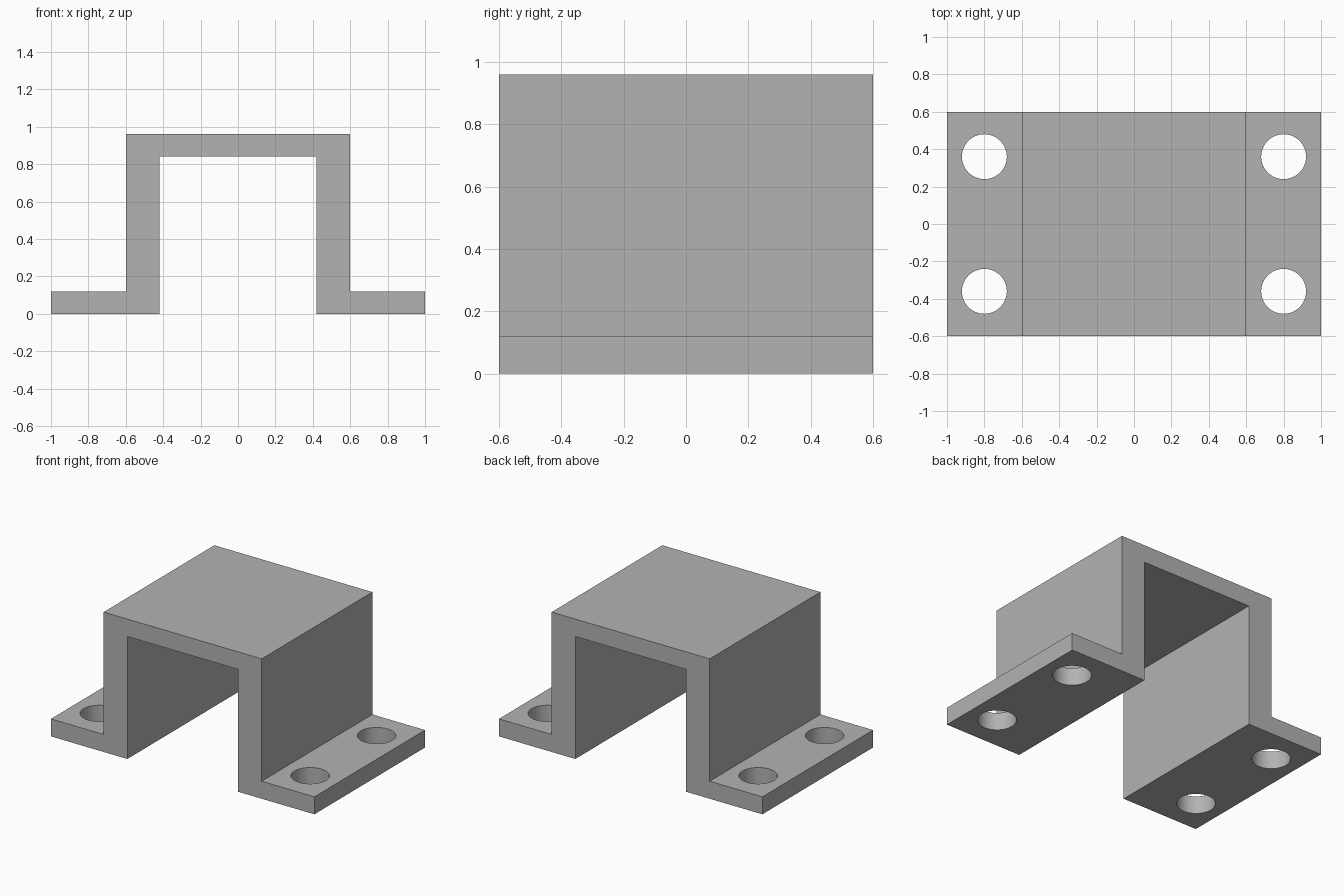
import bpy
import bmesh

HALF_DEPTH = 0.6
HOLE_RADIUS = 0.12

cube = bpy.data.objects.get("Cube")
if cube:
    bpy.data.objects.remove(cube, do_unlink=True)

# Plain grey metal
grey = bpy.data.materials.new("grey_metal")
grey.use_nodes = True
colour = (0.45, 0.45, 0.45, 1)
grey.diffuse_color = colour
grey.node_tree.nodes["Principled BSDF"].inputs["Base Color"].default_value = colour

# Hat-shaped bracket: half profile mirrored across x, then extruded along y
half = [(0.42, 0.84), (0.42, 0), (1, 0), (1, 0.12), (0.6, 0.12), (0.6, 0.96)]
profile = half + [(-x, z) for x, z in reversed(half)]
bm = bmesh.new()
face = bm.faces.new([bm.verts.new((x, -HALF_DEPTH, z)) for x, z in profile])
extruded = bmesh.ops.extrude_face_region(bm, geom=[face])
new_verts = [g for g in extruded["geom"] if isinstance(g, bmesh.types.BMVert)]
bmesh.ops.translate(bm, verts=new_verts, vec=(0, 2 * HALF_DEPTH, 0))
bmesh.ops.recalc_face_normals(bm, faces=bm.faces)
mesh = bpy.data.meshes.new("bracket")
bm.to_mesh(mesh)
bm.free()
mesh.materials.append(grey)
bracket = bpy.data.objects.new("bracket", mesh)
bpy.context.collection.objects.link(bracket)


def drill(x, y):
    """Cut one vertical bolt hole through a flange."""
    bpy.ops.mesh.primitive_cylinder_add(
        vertices=64, radius=HOLE_RADIUS, depth=0.4, location=(x, y, 0.06))
    cutter = bpy.context.object
    cutter.name = "hole_cutter"
    cutter.hide_render = True
    cutter.data.materials.append(grey)
    cut = bracket.modifiers.new("bolt_hole", "BOOLEAN")
    cut.operation = "DIFFERENCE"
    cut.solver = "EXACT"
    cut.object = cutter
    bpy.ops.object.select_all(action="DESELECT")
    bracket.select_set(True)
    bpy.context.view_layer.objects.active = bracket
    bpy.ops.object.modifier_apply(modifier=cut.name)
    bpy.data.objects.remove(cutter, do_unlink=True)


# Bolt holes, two in each flange
for x in (-0.8, 0.8):
    for y in (-0.36, 0.36):
        drill(x, y)

# Smooth hole walls, crisp edges elsewhere
bpy.ops.object.shade_smooth_by_angle()
